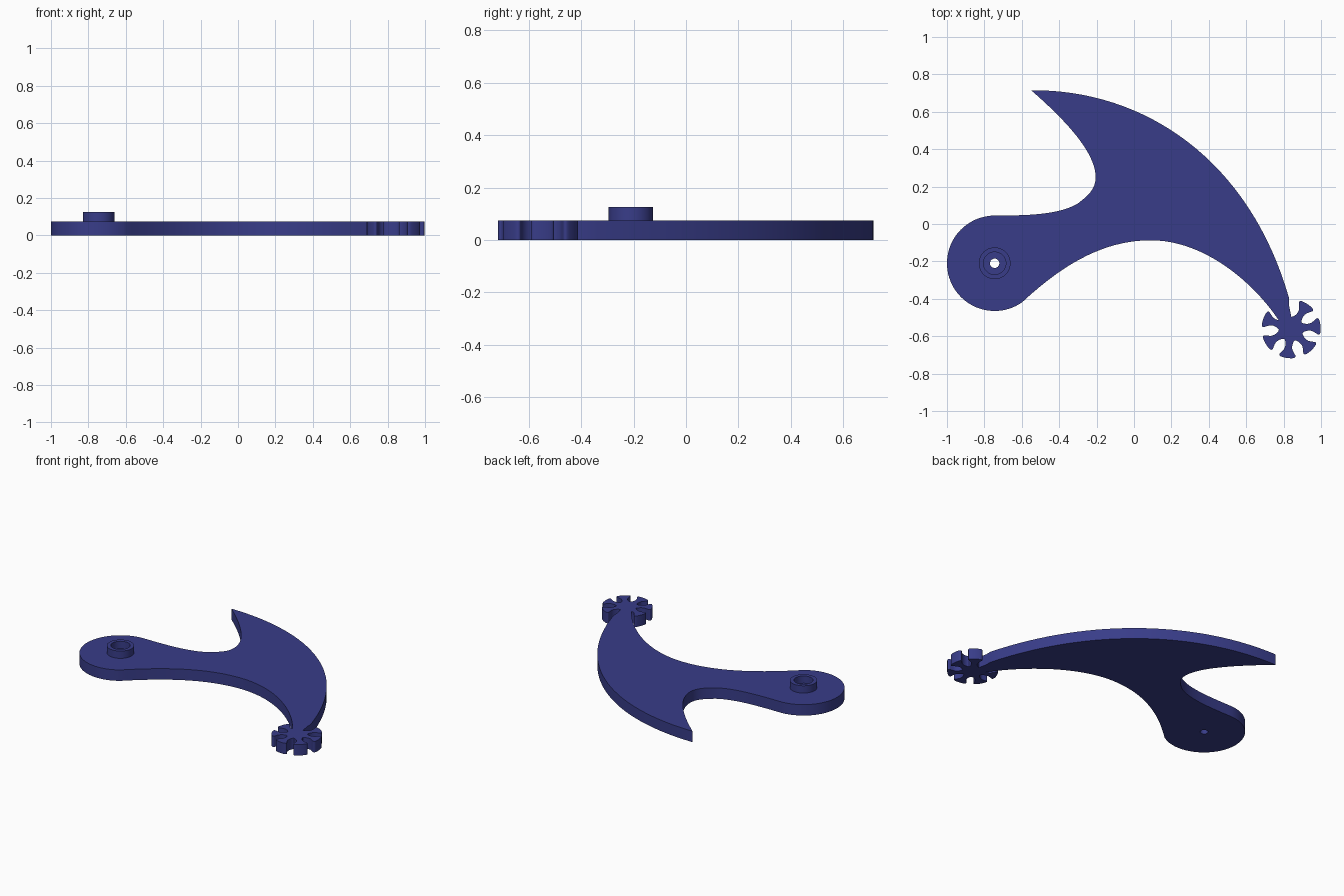
import bpy, bmesh, math
from mathutils import Vector
from mathutils.geometry import interpolate_bezier

if "Cube" in bpy.data.objects:
    bpy.data.objects.remove(bpy.data.objects["Cube"])

THICK = 0.075
HEAD = Vector((-0.745, -0.21))
GEAR = Vector((0.84, -0.56))

blue = bpy.data.materials.new("deep blue")
blue.diffuse_color = (0.04, 0.046, 0.25, 1)
blue.use_nodes = True
blue.node_tree.nodes["Principled BSDF"].inputs["Base Color"].default_value = blue.diffuse_color


def add_object(name, bm):
    bmesh.ops.recalc_face_normals(bm, faces=bm.faces)
    me = bpy.data.meshes.new(name)
    bm.to_mesh(me)
    bm.free()
    me.materials.append(blue)
    ob = bpy.data.objects.new(name, me)
    bpy.context.collection.objects.link(ob)
    return ob


def prism(name, outline, z0, z1):
    bm = bmesh.new()
    face = bm.faces.new([bm.verts.new((x, y, z0)) for x, y in outline])
    top = bmesh.ops.extrude_face_region(bm, geom=[face])["geom"]
    bmesh.ops.translate(bm, vec=(0, 0, z1 - z0),
                        verts=[v for v in top if isinstance(v, bmesh.types.BMVert)])
    return add_object(name, bm)


def arc(centre, radius, start, end, n):
    return [(centre[0] + radius * math.cos(math.radians(start + (end - start) * i / n)),
             centre[1] + radius * math.sin(math.radians(start + (end - start) * i / n)))
            for i in range(n)]


def curve(p0, h0, h1, p1, n=20):
    pts = interpolate_bezier(*(Vector((*p, 0)) for p in (p0, h0, h1, p1)), n + 1)
    return [(p.x, p.y) for p in pts[:-1]]


def smooth_loop(pts, n=4):
    """Closed rounded curve through the given points."""
    out = []
    for i in range(len(pts)):
        a, b, c, d = (pts[(i + k) % len(pts)] for k in (-1, 0, 1, 2))
        out += curve(b, b + (c - a) / 6, c - (d - b) / 6, c, n)
    return out


def modify(ob, operation, other):
    mod = ob.modifiers.new(operation.title(), 'BOOLEAN')
    mod.operation = operation
    mod.solver = 'EXACT'
    mod.object = other
    other.hide_render = True
    bpy.context.view_layer.objects.active = ob
    bpy.ops.object.modifier_apply(modifier=mod.name)
    bpy.data.objects.remove(other)


# Curved plate: round head, hooked fin and tapering arm
plate_outline = (
    arc(HEAD, 0.255, 90, 306, 48)
    + curve((-0.60, -0.42), (-0.40, -0.235), (-0.18, -0.087), (0.09, -0.087))
    + curve((0.09, -0.087), (0.34, -0.087), (0.58, -0.26), (0.735, -0.46))
    + [(0.735, -0.46), (0.785, -0.53), (0.82, -0.56), (0.85, -0.54), (0.83, -0.44)]
    + curve((0.83, -0.40), (0.62, 0.34), (0.06, 0.72), (-0.55, 0.715), 32)
    + curve((-0.55, 0.715), (-0.36, 0.55), (-0.205, 0.38), (-0.205, 0.25))
    + curve((-0.205, 0.25), (-0.205, 0.19), (-0.24, 0.155), (-0.30, 0.11), 8)
    + curve((-0.30, 0.11), (-0.40, 0.05), (-0.56, 0.047), (-0.70, 0.045))
)
plate = prism("plate", plate_outline, 0, THICK)

# Small wheel of flared teeth; the arm takes the place of one tooth
profile = [(0.082, 0.019), (0.108, 0.021), (0.128, 0.034), (0.143, 0.044), (0.154, 0.034)]
wheel_pts = []
for i in range(7):
    ang = math.radians(108 + i * 360 / 7)
    out = Vector((math.cos(ang), math.sin(ang)))
    side = Vector((-out.y, out.x))
    if i:
        wheel_pts += [GEAR + out * r - side * w for r, w in profile]
        wheel_pts.append(GEAR + out * 0.158)
        wheel_pts += [GEAR + out * r + side * w for r, w in reversed(profile)]
    gap = ang + math.pi / 7
    wheel_pts.append(GEAR + 0.066 * Vector((math.cos(gap), math.sin(gap))))
wheel = prism("toothed_wheel", smooth_loop(wheel_pts), 0, THICK)
modify(plate, 'UNION', wheel)

# Through hole in the head
modify(plate, 'DIFFERENCE',
       prism("hole_cutter", arc(HEAD, 0.025, 0, 360, 32), -0.05, 0.2))

# Raised collar around the hole
collar = prism("collar", arc(HEAD, 0.085, 0, 360, 48), THICK, 0.125)
modify(collar, 'DIFFERENCE',
       prism("collar_cutter", arc(HEAD, 0.06, 0, 360, 48), 0.0, 0.2))

for ob in (plate, collar):
    bpy.ops.object.select_all(action='DESELECT')
    ob.select_set(True)
    bpy.context.view_layer.objects.active = ob
    bpy.ops.object.shade_smooth_by_angle(angle=math.radians(30))
